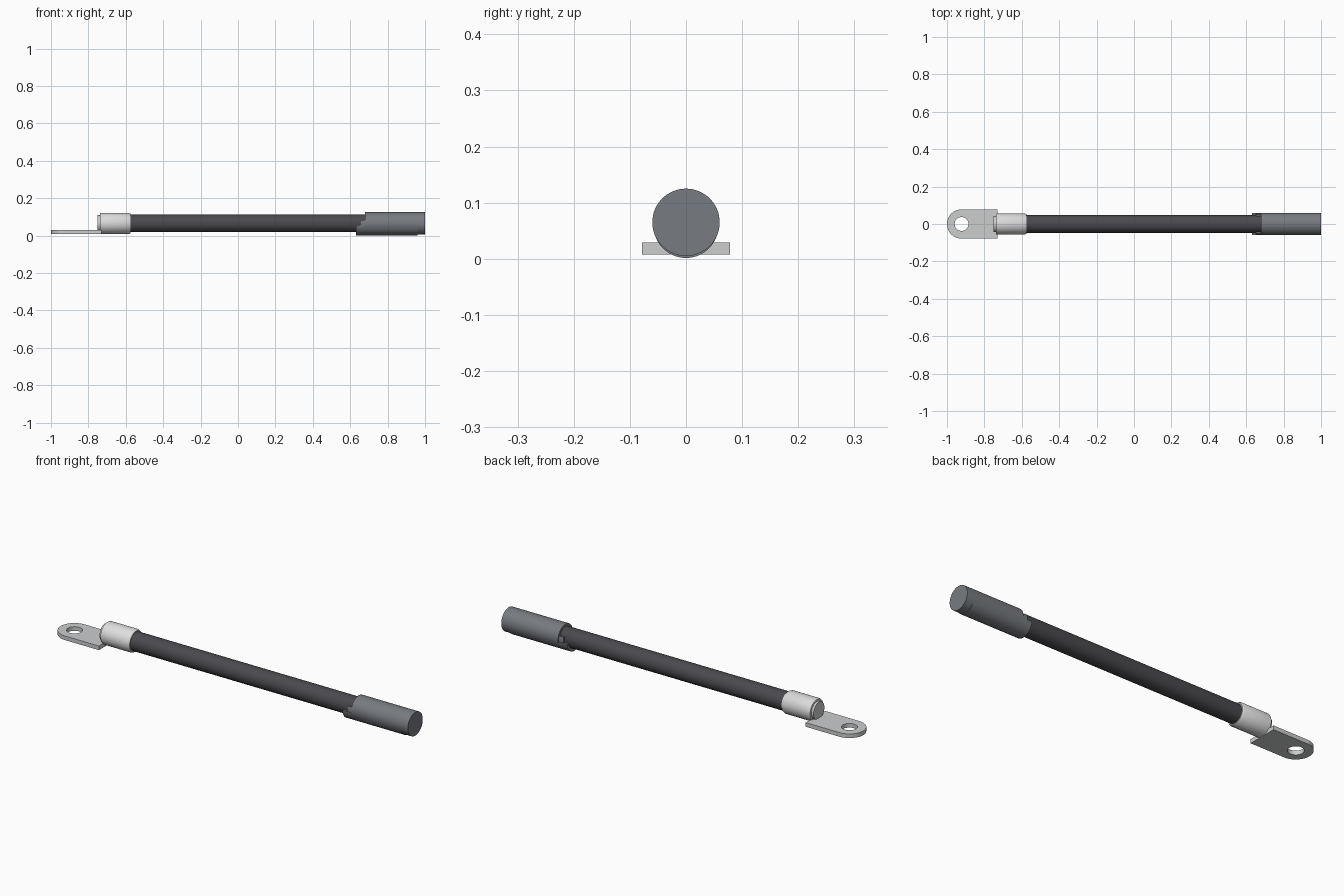
import bpy, bmesh, math

if "Cube" in bpy.data.objects:
    bpy.data.objects.remove(bpy.data.objects["Cube"])

AXIS_Z = 0.065


def material(name, rgb):
    m = bpy.data.materials.new(name)
    lin = [((c / 255 + 0.055) / 1.055) ** 2.4 for c in rgb]
    m.diffuse_color = (*lin, 1)
    m.use_nodes = True
    m.node_tree.nodes["Principled BSDF"].inputs["Base Color"].default_value = m.diffuse_color
    return m


PLATE = material("plate steel", (204, 205, 206))
FERRULE = material("bright ferrule", (222, 222, 223))
CABLE = material("dark rubber", (74, 74, 79))
SLEEVE = material("grey sleeve", (119, 123, 128))


def finish(name, bm, mat):
    bmesh.ops.recalc_face_normals(bm, faces=bm.faces)
    me = bpy.data.meshes.new(name)
    bm.to_mesh(me)
    bm.free()
    me.materials.append(mat)
    ob = bpy.data.objects.new(name, me)
    bpy.context.collection.objects.link(ob)
    bpy.ops.object.select_all(action='DESELECT')
    ob.select_set(True)
    bpy.context.view_layer.objects.active = ob
    bpy.ops.object.shade_smooth_by_angle(angle=math.radians(30))
    return ob


def lathe(name, profile, mat, closed=False, n=64):
    """Revolve (x, radius) points around the cable axis."""
    bm = bmesh.new()
    rings = [[bm.verts.new((x, r * math.cos(2 * math.pi * i / n),
                            AXIS_Z + r * math.sin(2 * math.pi * i / n)))
              for i in range(n)] for x, r in profile]
    pairs = list(zip(rings, rings[1:]))
    if closed:
        pairs.append((rings[-1], rings[0]))
    else:
        bm.faces.new(rings[0])
        bm.faces.new(rings[-1])
    for a, b in pairs:
        for i in range(n):
            j = (i + 1) % n
            bm.faces.new((a[i], a[j], b[j], b[i]))
    return finish(name, bm, mat)


def segment(name, x0, x1, r, zc, z_cut, mat, above=False, n=40):
    """Round bar along x, cut flat at height z_cut."""
    a = math.asin((z_cut - zc) / r)
    start, end = (a, math.pi - a) if above else (math.pi - a, 2 * math.pi + a)
    angles = [start + (end - start) * i / n for i in range(n + 1)]
    bm = bmesh.new()
    ends = [[bm.verts.new((x, r * math.cos(t), zc + r * math.sin(t))) for t in angles]
            for x in (x0, x1)]
    for e in ends:
        bm.faces.new(e)
    for i in range(n + 1):
        j = (i + 1) % (n + 1)
        bm.faces.new((ends[0][i], ends[0][j], ends[1][j], ends[1][i]))
    return finish(name, bm, mat)


# Cable and right-hand sleeve
lathe("cable", [(-0.735, 0.047), (0.96, 0.047)], CABLE)
lathe("end_sleeve", [(0.68, 0.06), (1.0, 0.06)], SLEEVE)

# Stepped half shells under the sleeve mouth
segment("lower_shell", 0.63, 0.96, 0.058, 0.0595, 0.057, SLEEVE)
segment("shell_step", 0.653, 0.70, 0.056, 0.0625, 0.083, SLEEVE)

# Crimp ferrule with chamfered rims, and the flat-bottomed plug at its end
lathe("ferrule", [(-0.738, 0.044), (-0.738, 0.054), (-0.733, 0.057), (-0.585, 0.057),
                  (-0.575, 0.052), (-0.575, 0.044)], FERRULE, closed=True)
segment("ferrule_plug", -0.75, -0.70, 0.044, AXIS_Z, 0.029, PLATE, above=True)

# Lug plate: rounded tongue with a bolt hole
R, CX, HOLE, XE, N = 0.078, -0.922, 0.037, -0.73, 64
bm = bmesh.new()
loops = []
for z in (0.008, 0.029):
    outer, inner = [], []
    for i in range(N):
        t = 2 * math.pi * (i + 0.5) / N
        c, s = math.cos(t), math.sin(t)
        if c < 0:
            p = (CX + R * c, R * s, z)
        else:  # project onto the square end
            k = min((XE - CX) / max(c, 1e-6), R / max(abs(s), 1e-6))
            p = (CX + k * c, k * s, z)
        outer.append(p)
        inner.append((CX + HOLE * c, HOLE * s, z))
    # move the samples nearest the corners exactly onto them
    for sy in (1, -1):
        k = min(range(N), key=lambda i: math.dist(outer[i], (XE, sy * R, z)))
        outer[k] = (XE, sy * R, z)
    loops.append(([bm.verts.new(p) for p in outer], [bm.verts.new(p) for p in inner]))
(lo, li), (uo, ui) = loops
for a, b in ((lo, li), (li, ui), (ui, uo), (uo, lo)):
    for i in range(N):
        j = (i + 1) % N
        bm.faces.new((a[i], a[j], b[j], b[i]))
finish("lug_plate", bm, PLATE)
